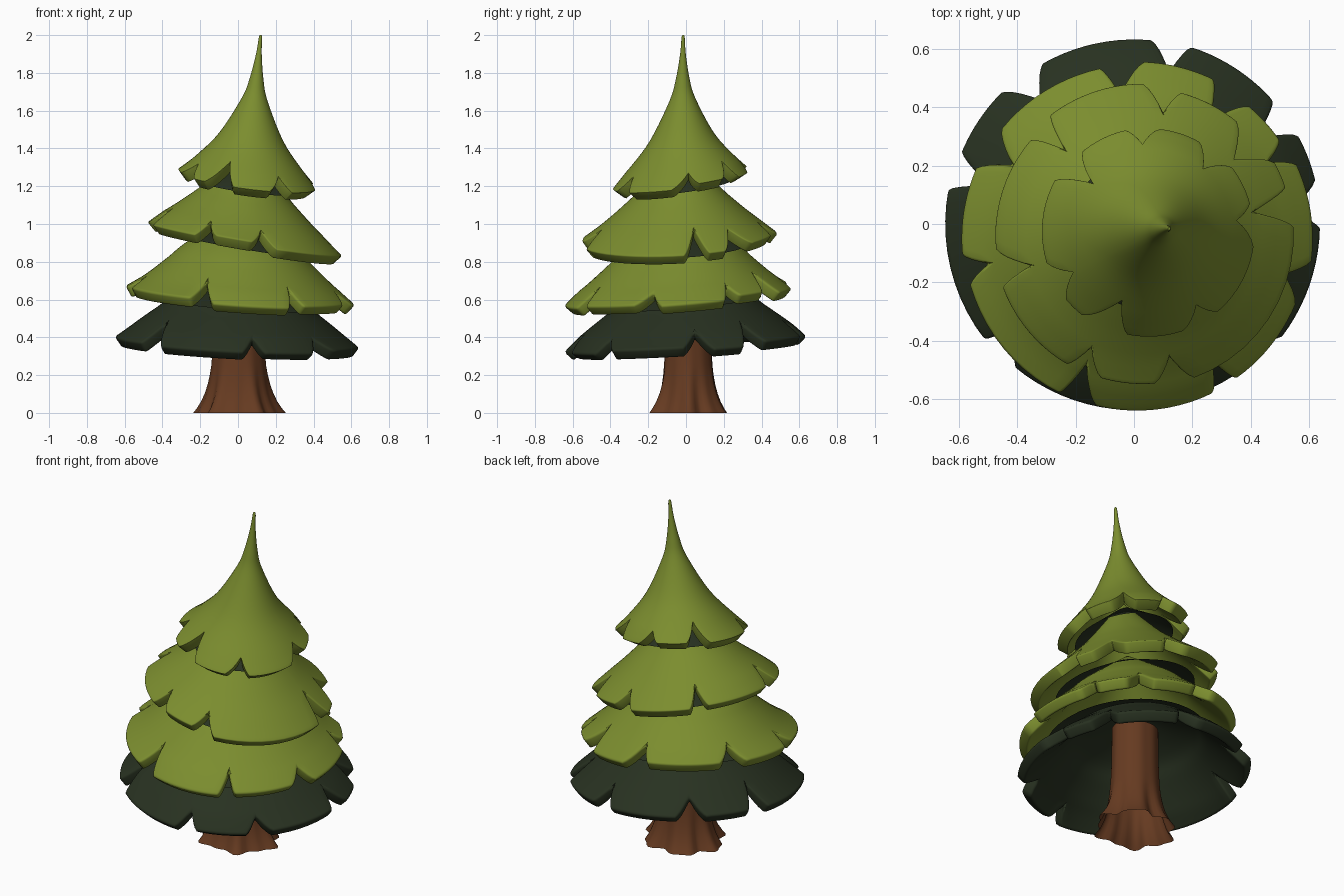
import bpy, bmesh, math, random

if "Cube" in bpy.data.objects:
    bpy.data.objects.remove(bpy.data.objects["Cube"])
random.seed(11)


def material(name, col):
    m = bpy.data.materials.new(name)
    m.diffuse_color = (*col, 1)
    m.use_nodes = True
    m.node_tree.nodes["Principled BSDF"].inputs["Base Color"].default_value = m.diffuse_color
    return m


LIGHT = material("leaf green", (0.198, 0.266, 0.028))
DARK = material("deep green", (0.021, 0.031, 0.015))
BARK = material("bark brown", (0.132, 0.043, 0.015))


def make_object(name, bm, mat):
    bmesh.ops.remove_doubles(bm, verts=bm.verts, dist=1e-5)
    bmesh.ops.recalc_face_normals(bm, faces=bm.faces)
    me = bpy.data.meshes.new(name)
    bm.to_mesh(me)
    bm.free()
    me.materials.append(mat)
    ob = bpy.data.objects.new(name, me)
    bpy.context.collection.objects.link(ob)
    return ob


def smooth_path(pts, s):
    """Catmull-Rom point at ring index s."""
    n = len(pts) - 1
    i = min(int(s), n - 1)
    u = s - i
    a, b, c, d = (pts[max(0, min(n, i + k))] for k in (-1, 0, 1, 2))
    return [0.5 * (2 * q + (r - p) * u + (2 * p - 5 * q + 4 * r - w) * u * u
                   + (3 * q - p - 3 * r + w) * u ** 3) for p, q, r, w in zip(a, b, c, d)]


def place(ring, slope, ang, scale=1.0, dz=0.0):
    r, z, cx, cy = ring
    r *= scale
    c, s = math.cos(ang), math.sin(ang)
    return (cx + r * c, cy + r * s, z + dz + r * (slope[0] * c + slope[1] * s))


def underside(name, ring, slope):
    """Dark shallow cone closing a tier from below."""
    bm = bmesh.new()
    n = 48
    top = bm.verts.new((ring[2], ring[3], ring[1] + 0.16))
    rim = [bm.verts.new(place(ring, slope, math.tau * i / n, 0.74, -0.045)) for i in range(n)]
    for i in range(n):
        bm.faces.new((rim[i], rim[(i + 1) % n], top))
    make_object(name, bm, DARK)


def tier(name, mat, profile, base, tip, slope, notches, gap):
    """Leaning cone skirt split into lobes by tapered notches, then thickened.
    profile: (radius, z) from rim to top; the axis leans from base to tip."""
    z0, z1 = profile[0][1], profile[-1][1]
    rings = []
    for r, z in profile:
        t = (z - z0) / (z1 - z0)
        rings.append((r, z, base[0] + (tip[0] - base[0]) * t, base[1] + (tip[1] - base[1]) * t))
    bm = bmesh.new()
    sub, cols = 5, 10
    rows = (len(rings) - 1) * sub + 1
    samples = [smooth_path(rings, j / sub) for j in range(rows)]
    angs = sorted(math.radians(a % 360) for a in notches)
    depth = [random.choice((4, 5, 6)) for _ in angs]
    for k, a0 in enumerate(angs):
        k1 = (k + 1) % len(angs)
        a1 = angs[k1] + (math.tau if k1 == 0 else 0)
        g0, g1 = (gap * random.uniform(0.6, 1.4) for _ in range(2))
        grow, drop = random.uniform(-0.03, 0.015), random.uniform(-0.015, 0.01)
        grid = []
        for j, ring in enumerate(samples):
            left = a0 + g0 * max(0, 1 - j / depth[k])
            right = a1 - g1 * max(0, 1 - j / depth[k1])
            fade = max(0, 1 - j / 4)
            grid.append([bm.verts.new(place(ring, slope, left + (right - left) * i / cols,
                                            1 + grow * fade, drop * fade))
                         for i in range(cols + 1)])
        for j in range(rows - 1):
            for i in range(cols):
                bm.faces.new((grid[j][i], grid[j][i + 1], grid[j + 1][i + 1], grid[j + 1][i]))
    ob = make_object(name, bm, mat)
    # thickness fades out towards the narrow top
    vg = ob.vertex_groups.new(name="thickness")
    for v in ob.data.vertices:
        w = (z1 - v.co.z) / (0.8 * (z1 - z0))
        vg.add([v.index], max(0.0, min(1.0, w)), 'REPLACE')
    so = ob.modifiers.new("shell", 'SOLIDIFY')
    so.thickness, so.offset, so.vertex_group = 0.065, -1, "thickness"
    be = ob.modifiers.new("soft rim", 'BEVEL')
    be.width, be.segments, be.limit_method, be.angle_limit = 0.02, 3, 'ANGLE', math.radians(55)
    if mat is LIGHT:
        underside(name + "_underside", rings[0], slope)


# Foliage tiers, bottom to top
tier("bottom_foliage", DARK, [(.645, .37), (.54, .455), (.42, .545), (.3, .63), (0, .73)],
     (0, 0), (0, 0), (-.05, .06), (77, 127, 165, -138, -82, -45, 5, 35), .12)
tier("lower_foliage", LIGHT, [(.605, .625), (.5, .7), (.39, .795), (.285, .89), (0, 1.1)],
     (.01, -.05), (.03, -.02), (-.07, .08), (97, 58, 30, -14, -59, -112, -170, 150), .12)
tier("middle_foliage", LIGHT, [(.515, .93), (.405, 1.015), (.31, 1.095), (.2, 1.2), (0, 1.43)],
     (.03, -.04), (.06, -.03), (-.17, .05), (133, 81, 40, 12, -78, -115, -165), .14)
tier("top_foliage", LIGHT, [(.362, 1.245), (.28, 1.325), (.17, 1.46), (.068, 1.66),
                            (.036, 1.77), (.015, 1.9), (.008, 1.99), (0, 2)],
     (.05, -.025), (.12, -.015), (-.13, .13), (141, 95, 50, 7, -58, -113, -152), .2)

# Trunk with wavy root flare, open at the bottom
bm = bmesh.new()
N, ROWS = 60, 12
loops = []
for j in range(ROWS + 1):
    z = 0.62 * (j / ROWS) ** 1.3
    r = 0.126 + 0.084 * math.exp(-z / 0.12)
    wave = 0.08 * max(0, 1 - z / 0.25) + 0.012
    loop = []
    for i in range(N):
        a = math.tau * i / N
        rr = r * (1 + wave * (math.cos(6 * a + 0.3) + 0.6 * math.sin(11 * a + 1)))
        loop.append(bm.verts.new((0.003 + rr * math.cos(a) * 1.05, 0.012 + rr * math.sin(a) * 0.95, z)))
    loops.append(loop)
for lo, hi in zip(loops, loops[1:]):
    for i in range(N):
        bm.faces.new((lo[i], lo[(i + 1) % N], hi[(i + 1) % N], hi[i]))
make_object("trunk", bm, BARK)

# Smooth shading with crisp rims
for ob in bpy.context.collection.objects:
    ob.select_set(True)
    bpy.context.view_layer.objects.active = ob
bpy.ops.object.shade_smooth_by_angle(angle=math.radians(45))
